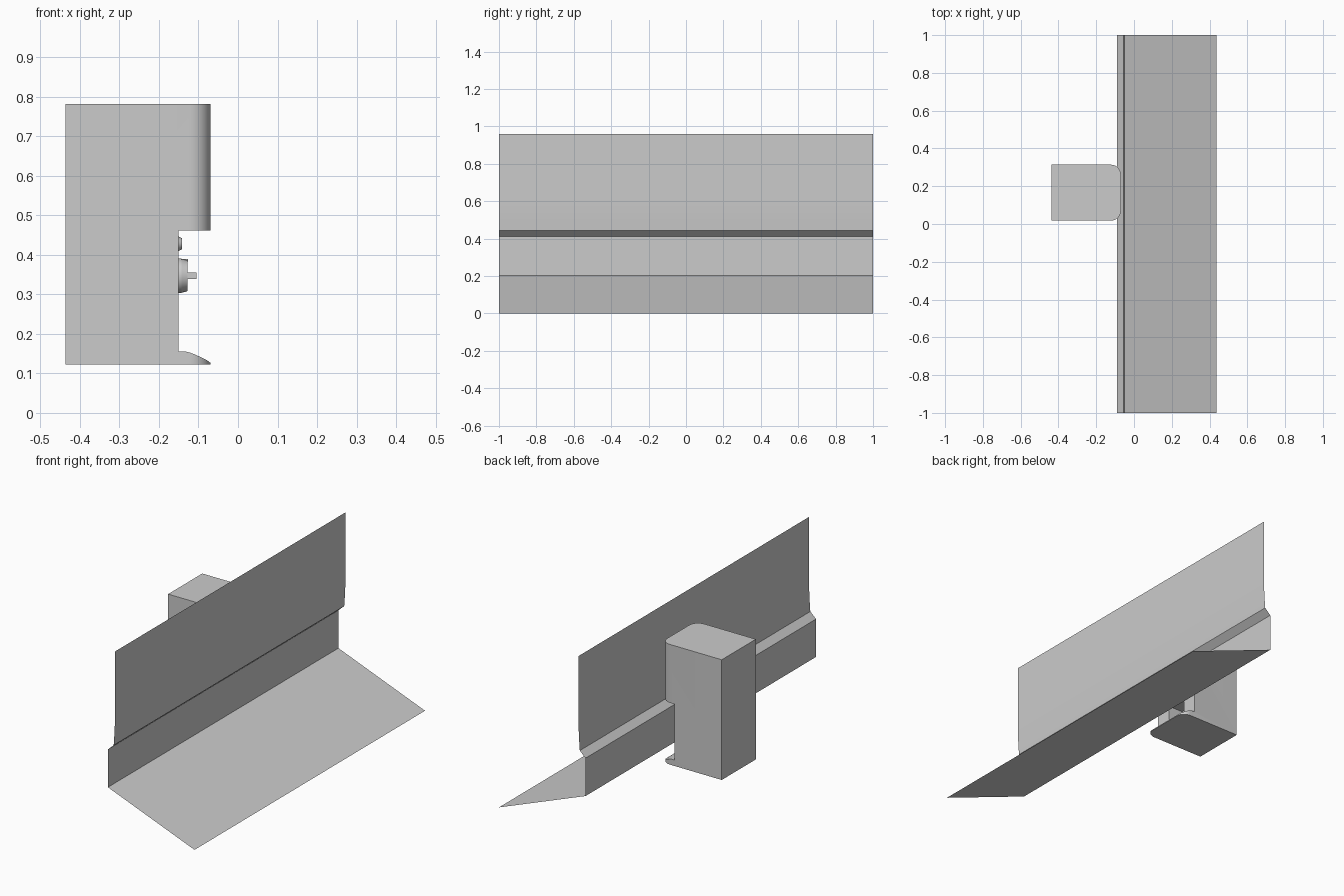
import bpy, bmesh, math
from mathutils import Vector, Matrix

if "Cube" in bpy.data.objects:
    bpy.data.objects.remove(bpy.data.objects["Cube"])

grey = bpy.data.materials.new("light_grey")
grey.diffuse_color = (0.6, 0.6, 0.6, 1)
grey.use_nodes = True
grey.node_tree.nodes["Principled BSDF"].inputs["Base Color"].default_value = grey.diffuse_color


def make(name, bm, smooth=None):
    bmesh.ops.recalc_face_normals(bm, faces=bm.faces)
    me = bpy.data.meshes.new(name)
    bm.to_mesh(me)
    bm.free()
    me.materials.append(grey)
    ob = bpy.data.objects.new(name, me)
    bpy.context.collection.objects.link(ob)
    if smooth:
        smooth_edges(ob, smooth)
    return ob


def smooth_edges(ob, angle=35):
    bpy.ops.object.select_all(action='DESELECT')
    ob.select_set(True)
    bpy.context.view_layer.objects.active = ob
    bpy.ops.object.shade_smooth_by_angle(angle=math.radians(angle))


def prism(name, points, direction):
    bm = bmesh.new()
    face = bm.faces.new([bm.verts.new(p) for p in points])
    ext = bmesh.ops.extrude_face_region(bm, geom=[face], use_keep_orig=True)
    verts = [g for g in ext["geom"] if isinstance(g, bmesh.types.BMVert)]
    bmesh.ops.translate(bm, verts=verts, vec=Vector(direction))
    return make(name, bm)


def box(name, x0, x1, y0, y1, z0, z1):
    pts = [(x0, y0, z0), (x1, y0, z0), (x1, y1, z0), (x0, y1, z0)]
    return prism(name, pts, (0, 0, z1 - z0))


def sheet(name, profile):
    # thin open surface running the full length in y
    bm = bmesh.new()
    rows = [[bm.verts.new((x, y, z)) for y in (-1, 1)] for x, z in profile]
    for a, b in zip(rows, rows[1:]):
        bm.faces.new((a[0], a[1], b[1], b[0]))
    return make(name, bm, 20)


def disc(name, x0, x1, r0, r1, z):
    bm = bmesh.new()
    bmesh.ops.create_cone(bm, cap_ends=True, segments=32, radius1=r0, radius2=r1,
                          depth=x1 - x0)
    m = Matrix.Translation(((x0 + x1) / 2, YC, z)) @ Matrix.Rotation(math.pi / 2, 4, 'Y')
    bmesh.ops.transform(bm, matrix=m, verts=bm.verts)
    return make(name, bm, 35)


def cut(ob, cutter):
    mod = ob.modifiers.new("cut", 'BOOLEAN')
    mod.operation = 'DIFFERENCE'
    mod.solver = 'EXACT'
    mod.object = cutter
    bpy.context.view_layer.objects.active = ob
    bpy.ops.object.modifier_apply(modifier=mod.name)
    bpy.data.objects.remove(cutter)


# Long sheets: sloping floor, low wall, ledge, gently curved upper wall
sheet("sloping_floor", [(0.436, 0), (-0.09, 0.203)])
sheet("lower_wall", [(-0.09, 0.203), (-0.09, 0.411)])
sheet("ledge", [(-0.09, 0.411), (-0.055, 0.443)])
sheet("upper_wall", [(-0.055, 0.443), (-0.051, 0.5), (-0.048, 0.56), (-0.047, 0.62), (-0.047, 0.96)])

# Machine body: plan with two rounded front corners
X0, X1, Y0, Y1, Z0, Z1, R = -0.437, -0.07, 0.018, 0.314, 0.122, 0.782, 0.052
YC = (Y0 + Y1) / 2
plan = [(X0, Y1, Z0), (X0, Y0, Z0)]
for cy, start in ((Y0 + R, -90), (Y1 - R, 0)):
    for i in range(11):
        a = math.radians(start + 9 * i)
        plan.append((X1 - R + R * math.cos(a), cy + R * math.sin(a), Z0))
body = prism("machine_body", plan, (0, 0, Z1 - Z0))

# Front notch with a curved tray lip, then the outlet opening
notch = [(-0.15, 0.462), (-0.15, 0.155), (-0.132, 0.155), (-0.12, 0.152), (-0.107, 0.147),
         (-0.09, 0.139), (-0.078, 0.133), (-0.069, 0.126), (0, 0.126), (0, 0.462)]
cut(body, prism("notch_cutter", [(x, -0.1, z) for x, z in notch], (0, 0.6, 0)))
cut(body, box("outlet_cutter", -0.24, -0.1, YC - 0.06, YC + 0.06, 0.18, 0.28))
smooth_edges(body, 30)

# Turning dial with handle, and coin disc above
disc("dial_base", -0.15, -0.143, 0.044, 0.044, 0.347)
disc("dial", -0.143, -0.128, 0.043, 0.039, 0.347)
box("dial_marker", -0.15, -0.126, YC - 0.006, YC + 0.006, 0.383, 0.39)
box("dial_handle", -0.13, -0.105, YC - 0.036, YC + 0.036, 0.339, 0.355)
disc("coin_disc", -0.15, -0.142, 0.018, 0.014, 0.428)
